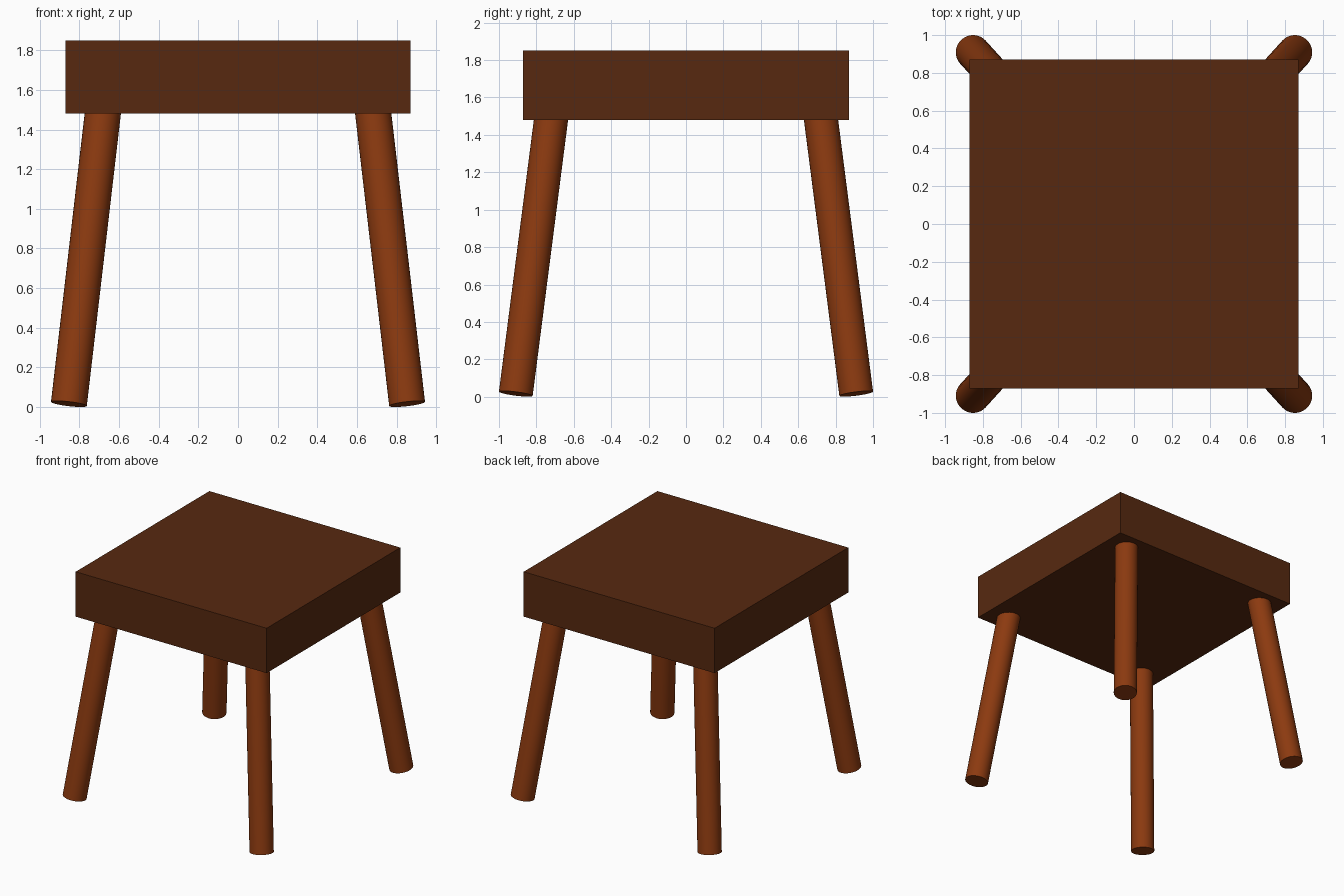
import bpy
from mathutils import Vector

if "Cube" in bpy.data.objects:
    bpy.data.objects.remove(bpy.data.objects["Cube"])


def material(name, color):
    m = bpy.data.materials.new(name)
    m.diffuse_color = (*color, 1)
    m.use_nodes = True
    m.node_tree.nodes["Principled BSDF"].inputs["Base Color"].default_value = m.diffuse_color
    return m


dark_wood = material("dark_wood", (0.095, 0.022, 0.005))
leg_wood = material("leg_wood", (0.26, 0.042, 0.005))

# Thick square seat
bpy.ops.mesh.primitive_cube_add(size=1, location=(0, 0, 1.665))
seat = bpy.context.object
seat.name = "seat"
seat.scale = (1.742, 1.742, 0.37)
bpy.ops.object.transform_apply(location=False, rotation=False, scale=True)
seat.data.materials.append(dark_wood)


# Splayed round leg, cut square to its own axis
def add_leg(name, sx, sy):
    foot = Vector((sx * 0.853, sy * 0.91, 0.016))
    head = Vector((sx * 0.674, sy * 0.713, 1.55))
    axis = head - foot
    bpy.ops.mesh.primitive_cylinder_add(vertices=32, radius=0.091,
                                        depth=axis.length,
                                        location=(foot + head) / 2)
    leg = bpy.context.object
    leg.name = name
    leg.rotation_euler = axis.to_track_quat('Z', 'Y').to_euler()
    leg.data.materials.append(leg_wood)
    bpy.ops.object.shade_smooth_by_angle()


for y_name, sy in (("front", -1), ("back", 1)):
    for x_name, sx in (("left", -1), ("right", 1)):
        add_leg(f"{y_name}_{x_name}_leg", sx, sy)
